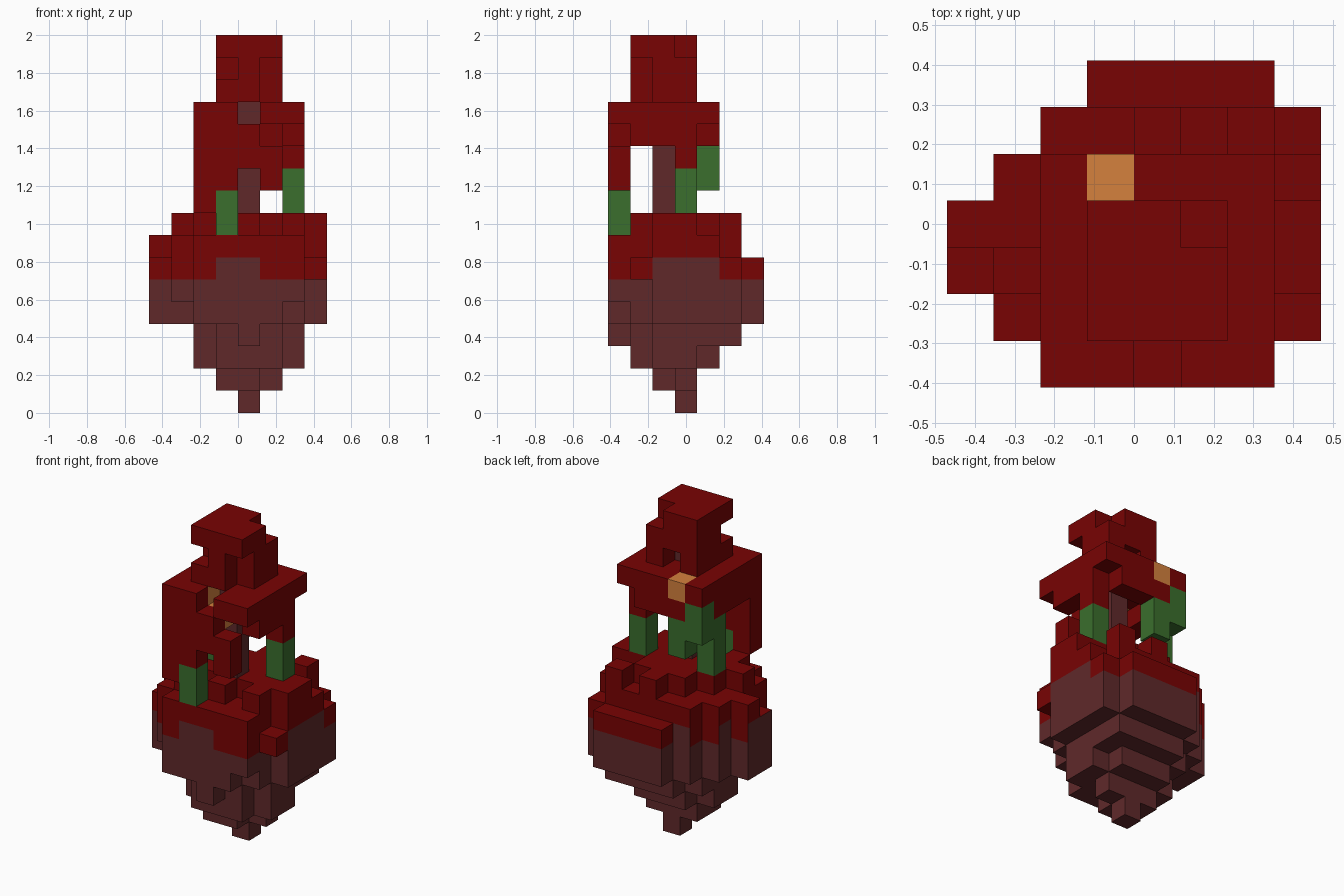
import bpy
import bmesh
from mathutils import Vector

cube = bpy.data.objects.get("Cube")
if cube:
    bpy.data.objects.remove(cube, do_unlink=True)

UNIT = 2 / 17
ORIGIN = Vector((-4, -3.5, 0))


def material(name, rgb):
    mat = bpy.data.materials.new(name)
    mat.use_nodes = True
    color = (*rgb, 1)
    mat.diffuse_color = color
    mat.node_tree.nodes["Principled BSDF"].inputs["Base Color"].default_value = color
    return mat


RED = material("crimson", (0.19, 0.001, 0.001))
BROWN = material("dark brown", (0.115, 0.022, 0.023))
GREEN = material("vine green", (0.043, 0.157, 0.026))
ORANGE = material("lamp orange", (0.66, 0.22, 0.048))


def block(i, j, k):
    """Cells of a box; each argument is one index or a (first, last) pair."""
    spans = [(a, a) if isinstance(a, int) else a for a in (i, j, k)]
    x, y, z = [range(a, b + 1) for a, b in spans]
    return {(p, q, r) for p in x for q in y for r in z}


def layer(k, first_row, *spans):
    """One horizontal slab; each span is the x range of the next row in y."""
    cells = set()
    for row, span in enumerate(spans, first_row):
        cells |= block(span, row, k)
    return cells


# Tapering root and the mound on top of it
mound = block(4, 3, 0)
mound |= layer(1, 2, (3, 4), (3, 5))
mound |= layer(2, 1, (3, 5), (2, 6), (2, 6), (3, 5))
mound |= layer(3, 0, 4, (3, 5), (2, 6), (2, 6), (2, 6), (3, 6))
mound |= layer(4, 0, (2, 5), (2, 6), (0, 7), (0, 7), (1, 7), (2, 7), (3, 6))
mound |= layer((5, 6), 0, (2, 6), (1, 6), (0, 7), (0, 7), (1, 7), (2, 7), (3, 6))
mound |= layer(7, 0, (2, 6), (1, 6), (1, 7), (0, 7), (1, 7), (2, 6))
mound |= layer(8, 2, (1, 7), (2, 7), (3, 5))
mound |= block(7, 1, 6)
for column, row in ((2, 1), (4, 1), (6, 1), (4, 5), (6, 5)):
    mound |= block(column, row, 8)

# Stem in the middle
stem = block(4, 2, (9, 14))

# Hanging vines
vines = block(3, 0, (8, 9)) | block(6, 3, (9, 10)) | block(2, 3, (9, 11))
vines |= block(2, 4, (11, 12)) | block(3, 4, (10, 11))

# Glowing lamps tucked in the canopy
lamps = block(3, 4, 13) | block(3, 1, 13) | block(4, 1, 12)

# Canopy: roof slab with a front notch, hanging skirt and stepped crown
canopy = block((2, 6), (0, 4), 13) - block(4, (0, 1), 13)
canopy |= block(2, 0, (9, 12)) | block(3, 0, (10, 12)) | block(4, 0, (11, 12))
canopy |= block(5, 0, (10, 11)) | block(2, (1, 3), 12)
canopy |= block(6, (1, 3), 12) | block(6, 3, 11) | block((3, 5), 4, 12)
canopy |= block(3, (1, 3), 14) | block(4, 1, (14, 15))
canopy |= block(5, (2, 3), (14, 15)) | block((3, 4), (2, 3), 15)
canopy |= block((3, 5), (1, 3), 16) - block(5, 3, 16)
canopy -= stem | lamps

everything = mound | stem | vines | lamps | canopy
DIRECTIONS = [Vector(d) * s for d in ((1, 0, 0), (0, 1, 0), (0, 0, 1)) for s in (1, -1)]


def face_corners(cell, d):
    """Four corners of the cell side facing d, wound outwards."""
    center = Vector(cell) + Vector((0.5, 0.5, 0.5)) + d / 2
    u = Vector((d.y, d.z, d.x)) / 2
    v = d.cross(u)
    return [center - u - v, center + u - v, center + u + v, center - u + v]


def build(name, cells, mats, rule=None):
    bm = bmesh.new()
    for cell in sorted(cells):
        for d in DIRECTIONS:
            neighbour = tuple(int(c + s) for c, s in zip(cell, d))
            if neighbour in everything:
                continue
            verts = [bm.verts.new((p + ORIGIN) * UNIT) for p in face_corners(cell, d)]
            face = bm.faces.new(verts)
            face.material_index = rule(cell, d) if rule else 0
    bmesh.ops.remove_doubles(bm, verts=bm.verts[:], dist=UNIT / 100)
    mesh = bpy.data.meshes.new(name)
    bm.to_mesh(mesh)
    bm.free()
    for mat in mats:
        mesh.materials.append(mat)
    obj = bpy.data.objects.new(name, mesh)
    bpy.context.collection.objects.link(obj)


def mound_color(cell, d):
    """Crimson cap over brown root, with the brown rising mid-side."""
    i, j, k = cell
    front = d.y < 0 and i in (3, 4)
    back = d.y > 0 and i == 2
    side = d.x and j in (2, 3, 4)
    if k == 6 and (front or back or side):
        return 1
    return 0 if k >= 6 else 1


build("root_mound", mound, [RED, BROWN], mound_color)
build("stem", stem, [BROWN])
build("hanging_vines", vines, [GREEN])
build("lamps", lamps, [ORANGE])
build("canopy", canopy, [RED])
